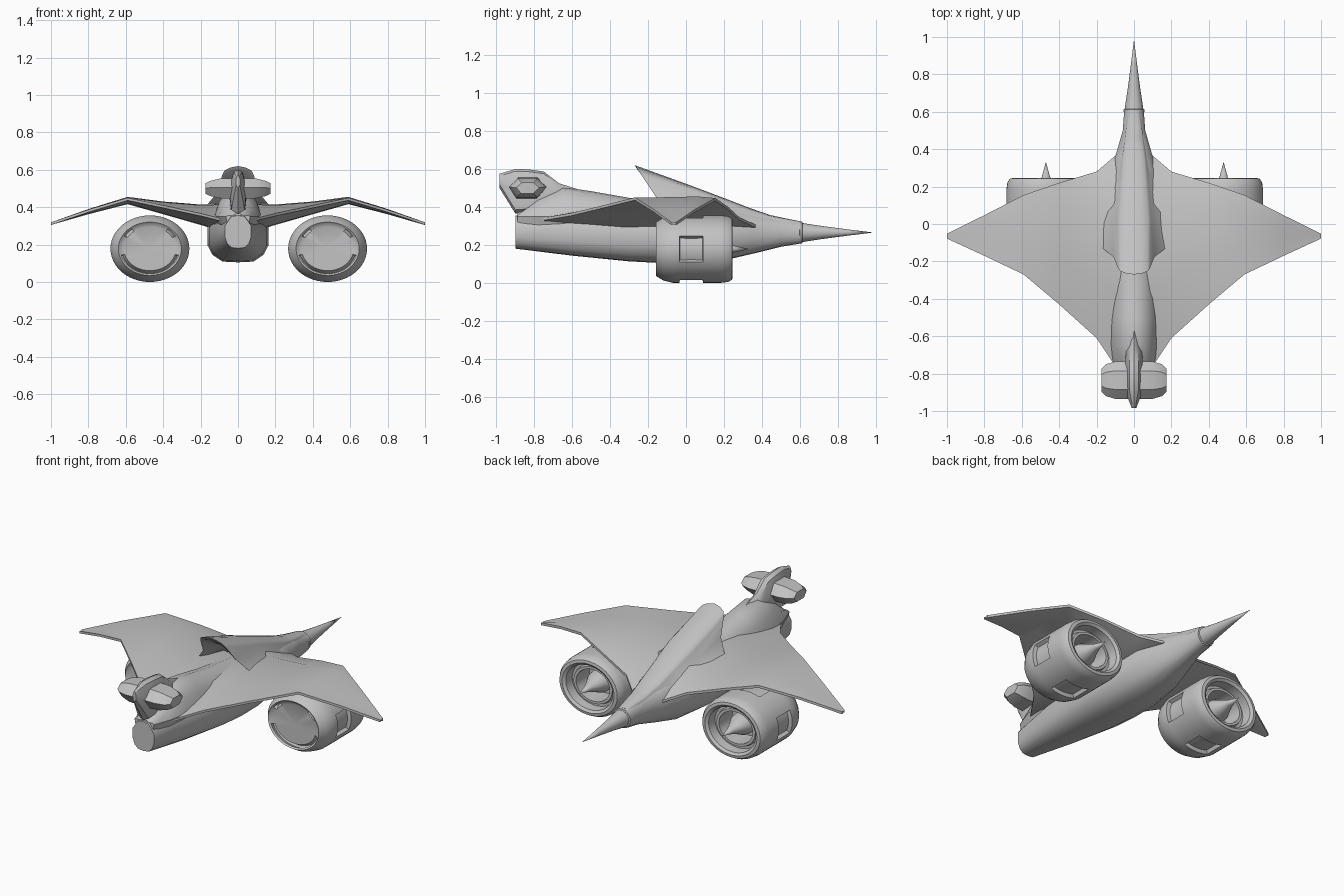
import bpy, bmesh, math
from mathutils import Vector

if "Cube" in bpy.data.objects:
    bpy.data.objects.remove(bpy.data.objects["Cube"])

grey = bpy.data.materials.new("light_grey")
grey.diffuse_color = (0.55, 0.55, 0.55, 1)
grey.use_nodes = True
grey.node_tree.nodes["Principled BSDF"].inputs["Base Color"].default_value = grey.diffuse_color


def finish(name, bm, angle=32):
    bmesh.ops.remove_doubles(bm, verts=bm.verts, dist=0.0005)
    bmesh.ops.recalc_face_normals(bm, faces=bm.faces)
    me = bpy.data.meshes.new(name)
    bm.to_mesh(me)
    bm.free()
    me.materials.append(grey)
    ob = bpy.data.objects.new(name, me)
    bpy.context.collection.objects.link(ob)
    bpy.ops.object.select_all(action='DESELECT')
    ob.select_set(True)
    bpy.context.view_layer.objects.active = ob
    bpy.ops.object.shade_smooth_by_angle(angle=math.radians(angle))
    return ob


def loft(name, rings, angle=32):
    """Skin closed rings of points, capping both ends."""
    bm = bmesh.new()
    vs = [[bm.verts.new(p) for p in r] for r in rings]
    n = len(vs[0])
    for a, b in zip(vs, vs[1:]):
        for i in range(n):
            bm.faces.new((a[i], a[(i + 1) % n], b[(i + 1) % n], b[i]))
    bm.faces.new(vs[0])
    bm.faces.new(vs[-1])
    return finish(name, bm, angle)


def sym(half):
    """Mirror a half ring whose first and last points lie on x = 0."""
    return half + [(-x, y, z) for x, y, z in half[-2:0:-1]]


def revolve(profile, centre, rx, rz, steps):
    """Turn (radius, y) pairs around the y axis into an elliptical body."""
    bm = bmesh.new()
    cx, cz = centre
    rows = []
    for r, y in profile:
        rows.append([bm.verts.new((cx + rx * r * math.cos(2 * math.pi * k / steps), y,
                                   cz + rz * r * math.sin(2 * math.pi * k / steps)))
                     for k in range(steps)])
    for a, b in zip(rows, rows[1:]):
        for k in range(steps):
            j = (k + 1) % steps
            bm.faces.new((a[k], a[j], b[j], b[k]))
    bmesh.ops.remove_doubles(bm, verts=bm.verts, dist=0.0005)
    bmesh.ops.recalc_face_normals(bm, faces=bm.faces)
    return bm


# Fuselage: y, half width, top, middle, bottom
rings = []
for y, w, t, m, b in [(0.61, .052, .322, .265, .208), (.5, .06, .345, .27, .19),
                      (.36, .10, .375, .27, .155), (.2, .145, .40, .27, .118),
                      (0, .163, .41, .24, .105), (-.15, .163, .41, .235, .105),
                      (-.3, .155, .41, .235, .113), (-.6, .12, .40, .25, .143),
                      (-.9, .07, .355, .265, .18)]:
    rings.append(sym([(0, y, t), (.5 * w, y, t - .004), (w, y, m + .4 * (t - m)),
                      (w, y, m - .3 * (m - b)), (.83 * w, y, m - .7 * (m - b)),
                      (.5 * w, y, b + .004), (0, y, b)]))
loft("fuselage", rings, 50)

# Nose spike with a small collar
bm = revolve([(0, .595), (.056, .6), (.057, .612), (.05, .615), (.034, .72),
              (.017, .85), (0, .987)], (0, .265), 1, 1, 24)
finish("nose_spike", bm)

# Swept dorsal spine, open and hollow at its slanted rear end
rings = []
for yt, yb, t, w, wb, b in [(.6, .6, .325, .03, .046, .28), (.45, .45, .355, .05, .065, .29),
                            (.34, .34, .393, .065, .11, .30), (.2, .2, .447, .075, .16, .345),
                            (.02, .08, .515, .09, .185, .385), (-.27, -.12, .62, .085, .18, .395)]:
    half = []
    for x, z in [(0, t), (.5 * w, t - .04 * (t - b)), (.85 * w, t - .11 * (t - b)),
                 (w, t - .22 * (t - b)), (w + .25 * (wb - w), b + .38 * (t - b)),
                 (wb, b), (wb * .6, b - .03), (0, b - .03)]:
        f = max(0, (z - b) / (t - b))
        half.append((x, yb + (yt - yb) * f, z))
    rings.append(sym(half))
rings.append([(x * .86, y + .01, .47 + (z - .47) * .88) for x, y, z in rings[-1]])
rings.append([(x * .7, y + .13, .44 + (z - .47) * .6) for x, y, z in rings[-1]])
loft("dorsal_spine", rings, 45)

# Rear upper body
rings = []
for y, t, w in [(-.05, .42, .10), (-.3, .448, .118), (-.5, .483, .13),
                (-.65, .505, .125), (-.78, .45, .105), (-.89, .37, .065)]:
    rings.append(sym([(0, y, t), (.45 * w, y, t - .015), (.8 * w, y, .34 + .55 * (t - .34)),
                      (w, y, .35), (.8 * w, y, .29), (0, y, .28)]))
loft("rear_body", rings)

# Tail fin
rings = []
for y, b, t, w in [(-.56, .42, .49, .012), (-.67, .40, .525, .04), (-.75, .38, .587, .05),
                   (-.83, .37, .598, .05), (-.9, .365, .6, .045), (-.984, .50, .575, .012)]:
    rings.append(sym([(0, y, t), (.5 * w, y, t - .012), (w, y, .6 * t + .4 * b),
                      (.8 * w, y, b + .02), (0, y, b)]))
loft("tail_fin", rings)

# Tail pod: hexagonal cross body with tapered ends
rings = []
for x, hy, hz in [(-.175, .06, .028), (-.15, .085, .04), (-.10, .10, .052), (0, .10, .056),
                  (.10, .10, .052), (.15, .085, .04), (.175, .06, .028)]:
    rings.append([(x, -.835 + hy * cy, .50 + hz * cz) for cy, cz in
                  [(1, .1), (.5, 1), (-.5, 1), (-1, .1), (-.6, -1), (.5, -1)]])
loft("tail_pod", rings, 25)

# Gull wings: x, leading y, trailing y, leading z, trailing z, top z, bottom z
half = [(0, .42, -.80, .28, .33, .42, .27), (.10, .365, -.76, .30, .335, .418, .275),
        (.2, .28, -.61, .34, .36, .414, .305), (.4, .22, -.43, .395, .403, .43, .362),
        (.59, .155, -.27, .44, .443, .455, .416), (.8, .047, -.17, .38, .38, .39, .362),
        (1, -.052, -.078, .312, .312, .319, .305)]
rings = []
for x, ly, ty, lz, tz, top, bot in [(-s[0],) + s[1:] for s in half[:0:-1]] + half:
    c = ty - ly
    rings.append([(x, ly, lz + .007), (x, ly + .22 * c, top), (x, ly + .65 * c, top - .004),
                  (x, ty, tz + .007), (x, ty, tz - .007), (x, ly + .65 * c, bot + .004),
                  (x, ly + .22 * c, bot), (x, ly, lz - .008)])
loft("wings", rings, 30)

# Engine nacelles: rear disc, barrel, intake rings and centre cone in one turned profile
nacelle = [(0, -.142), (.66, -.142), (.75, -.15), (.8, -.158), (.93, -.12), (1, -.07),
           (1, -.035), (1, .03), (1, .09), (1, .185), (.975, .222), (.91, .243), (.82, .246),
           (.74, .235), (.72, .18), (.64, .18), (.61, .2), (.53, .2), (.51, .08),
           (.36, .08), (.33, .155), (.2, .205), (.1, .255), (0, .333)]
for cx, label in ((-.471, "left"), (.479, "right")):
    cz = .178
    bm = revolve(nacelle, (cx, cz), .211, .178, 48)
    panels, groove = [], []
    for f in bm.faces:
        c = f.calc_center_median()
        u, v = (c.x - cx) / .211, (c.z - cz) / .178
        r, a = math.hypot(u, v), math.degrees(math.atan2(v, u)) % 360
        # recessed panels on four sides of the barrel
        if -.034 < c.y < .089 and r > .95 and (a + 22.5) % 90 < 45:
            panels.append(f)
        # bracket shaped groove around the rear disc
        if c.y < -.143 and .68 < r < .74 and (195 < a < 345 or 30 < a < 50 or 130 < a < 150):
            groove.append(f)
    bmesh.ops.inset_region(bm, faces=panels, thickness=.004, depth=-.022)
    bmesh.ops.inset_region(bm, faces=groove, thickness=.002, depth=-.03)
    finish(label + "_engine", bm)
